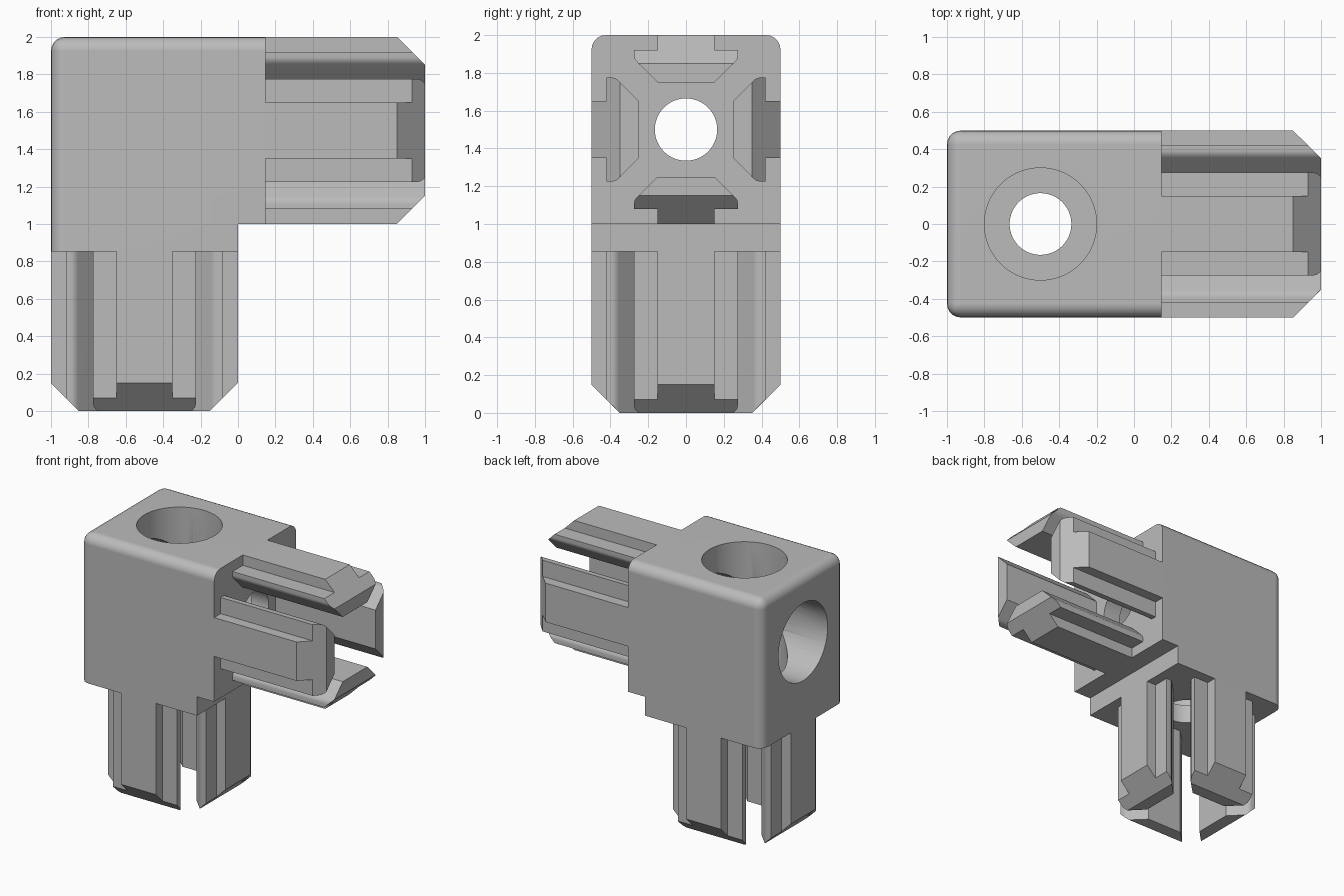
import bpy, bmesh
from math import radians
from mathutils import Matrix, Vector

cube = bpy.data.objects.get("Cube")
if cube:
    bpy.data.objects.remove(cube, do_unlink=True)

HALF = 0.5        # half width of the square section
STEP = 0.146      # where the prongs start along each arm
BORE, PASSAGE = 0.3, 0.165

grey = bpy.data.materials.new("plain_grey")
grey.use_nodes = True
grey.diffuse_color = (0.5, 0.5, 0.5, 1)
grey.node_tree.nodes["Principled BSDF"].inputs["Base Color"].default_value = grey.diffuse_color


def add_object(name, bm):
    bmesh.ops.recalc_face_normals(bm, faces=bm.faces)
    mesh = bpy.data.meshes.new(name)
    bm.to_mesh(mesh)
    bm.free()
    mesh.materials.append(grey)
    obj = bpy.data.objects.new(name, mesh)
    bpy.context.collection.objects.link(obj)
    return obj


def activate(obj):
    bpy.ops.object.select_all(action='DESELECT')
    obj.select_set(True)
    bpy.context.view_layer.objects.active = obj


def smooth(obj, degrees):
    activate(obj)
    bpy.ops.object.shade_smooth_by_angle(angle=radians(degrees))
    mod = obj.modifiers.new("even_normals", 'WEIGHTED_NORMAL')
    mod.keep_sharp = True


def extrude_profile(points, offset):
    bm = bmesh.new()
    face = bm.faces.new([bm.verts.new(p) for p in points])
    out = bmesh.ops.extrude_face_region(bm, geom=[face], use_keep_orig=True)
    moved = [v for v in out["geom"] if isinstance(v, bmesh.types.BMVert)]
    bmesh.ops.translate(bm, verts=moved, vec=offset)
    return bm


def cutter(name, radius, start, end):
    start, end = Vector(start), Vector(end)
    axis = end - start
    turn = axis.to_track_quat('Z', 'Y').to_matrix().to_4x4()
    bm = bmesh.new()
    bmesh.ops.create_cone(bm, cap_ends=True, segments=64, radius1=radius, radius2=radius,
                          depth=axis.length, matrix=Matrix.Translation((start + end) / 2) @ turn)
    obj = add_object(name, bm)
    obj.hide_render = True
    return obj


# Corner block: stepped side profile with rounded outer edges
outline = [(-1, 1 - STEP), (0, 1 - STEP), (0, 1), (STEP, 1), (STEP, 2), (-1, 2)]
bm = extrude_profile([(x, -HALF, z) for x, z in outline], (0, 2 * HALF, 0))


def is_rounded(edge):
    mid = (edge.verts[0].co + edge.verts[1].co) / 2
    outer = (mid.x < -0.99, abs(mid.y) > 0.49, mid.z > 1.99)
    return sum(outer) >= 2


bmesh.ops.bevel(bm, geom=[e for e in bm.edges if is_rounded(e)], offset=0.075,
                segments=5, profile=0.5, affect='EDGES')
block = add_object("corner_block", bm)

# Wide bores from the closed sides, narrow passages out through the arms
cutters = [
    cutter("top_bore_cutter", BORE, (-HALF, 0, 2.2), (-HALF, 0, 1)),
    cutter("side_bore_cutter", BORE, (-1.2, 0, 1.5), (0, 0, 1.5)),
    cutter("lower_passage_cutter", PASSAGE, (-HALF, 0, 1.1), (-HALF, 0, 0.7)),
    cutter("side_passage_cutter", PASSAGE, (-0.1, 0, 1.5), (0.3, 0, 1.5)),
]
activate(block)
for tool in cutters:
    mod = block.modifiers.new(tool.name, 'BOOLEAN')
    mod.operation, mod.solver, mod.object = 'DIFFERENCE', 'EXACT', tool
    bpy.ops.object.modifier_apply(modifier=mod.name)
for tool in cutters:
    bpy.data.objects.remove(tool, do_unlink=True)
smooth(block, 30)

# Prong section: (half width, distance from arm axis), stem then flange
section = [(0.15, 0.5), (0.15, 0.42), (0.275, 0.42), (0.275, 0.39), (0.271, 0.372),
           (0.258, 0.356), (0.15, 0.25)]
section += [(-w, d) for w, d in reversed(section)]


def prong(name, placement):
    bm = extrude_profile([(STEP, w, d) for w, d in section], (1 - STEP, 0, 0))
    bmesh.ops.translate(bm, verts=[v for v in bm.verts if v.co.x > 0.9], vec=(0, 0, 0))
    for v in bm.verts:
        v.co.x = min(v.co.x, 1)
    # Slanted tip
    cut = bmesh.ops.bisect_plane(bm, geom=bm.verts[:] + bm.edges[:] + bm.faces[:],
                                 plane_co=(1, 0, 0.35), plane_no=(1, 0, 1), clear_outer=True)
    rim = [e for e in cut["geom_cut"] if isinstance(e, bmesh.types.BMEdge) and e.is_boundary]
    bmesh.ops.holes_fill(bm, edges=rim, sides=0)
    bm.transform(placement)
    smooth(add_object(name, bm), 35)


# Four prongs around each of the two arms
side_arm = Matrix.Translation((0, 0, 1.5))
lower_arm = Matrix.Translation((-HALF, 0, 1)) @ Matrix.Rotation(radians(90), 4, 'Y')
for arm, frame in (("side_arm", side_arm), ("lower_arm", lower_arm)):
    for i in range(4):
        prong(f"{arm}_prong_{i + 1}", frame @ Matrix.Rotation(radians(90 * i), 4, 'X'))
